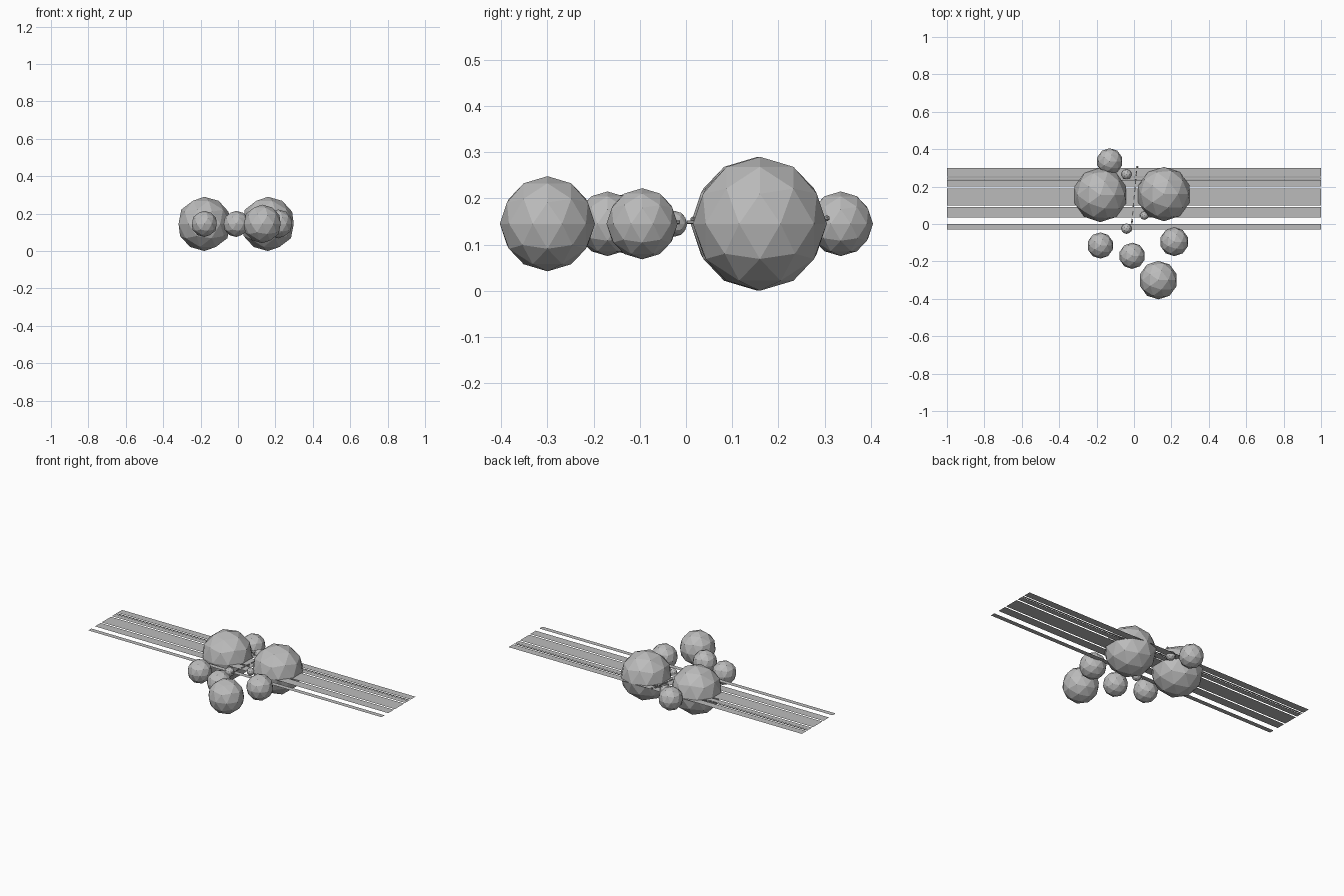
import bpy
from mathutils import Vector

cube = bpy.data.objects.get("Cube")
if cube:
    bpy.data.objects.remove(cube, do_unlink=True)

# One plain grey for everything
grey = bpy.data.materials.new("plain_grey")
grey.use_nodes = True
colour = (0.5, 0.5, 0.5, 1)
grey.diffuse_color = colour
grey.node_tree.nodes["Principled BSDF"].inputs["Base Color"].default_value = colour

MID = 0.145  # height of the shared middle plane


def finish(name):
    obj = bpy.context.object
    obj.name = name
    obj.data.materials.append(grey)
    return obj


def ball(name, x, y, radius, z=MID, detail=2):
    bpy.ops.mesh.primitive_ico_sphere_add(
        subdivisions=detail, radius=radius, location=(x, y, z))
    finish(name)


def strip(name, y_low, y_high):
    bpy.ops.mesh.primitive_plane_add(size=2, location=(0, (y_low + y_high) / 2, MID))
    obj = finish(name)
    for v in obj.data.vertices:
        v.co.y *= (y_high - y_low) / 2


def rod(name, start, end, radius):
    a, b = Vector(start), Vector(end)
    bpy.ops.mesh.primitive_cylinder_add(
        vertices=6, radius=radius, depth=(b - a).length, location=(a + b) / 2,
        rotation=(b - a).to_track_quat("Z", "Y").to_euler())
    finish(name)


# Faceted balls, large to small
ball("large_ball_right", -0.18, 0.155, 0.145)
ball("large_ball_left", 0.16, 0.16, 0.145)
ball("front_ball", 0.13, -0.30, 0.103)
ball("back_ball", -0.13, 0.335, 0.07)
ball("side_ball_right", -0.18, -0.115, 0.07)
ball("side_ball_left", 0.215, -0.095, 0.077)
ball("middle_ball", -0.01, -0.17, 0.07)
ball("small_ball_back", -0.04, 0.265, 0.028)
ball("small_ball_front", -0.04, -0.025, 0.028)
ball("small_ball_left", 0.055, 0.045, 0.023)
ball("tiny_ball_back", 0.017, 0.305, 0.007, 0.157, 1)
ball("tiny_ball_front", -0.01, 0.015, 0.006, 0.155, 1)

# Long flat strips
strips = [(0.255, 0.30), (0.237, 0.248), (0.20, 0.234),
          (0.10, 0.19), (0.035, 0.09), (-0.03, 0.0)]
for i, (low, high) in enumerate(strips):
    strip(f"flat_strip_{i + 1}", low, high)

# Broken thin line running front to back between the large balls
start, end = Vector((-0.016, -0.04, 0.148)), Vector((0.015, 0.30, 0.152))
dashes = 8
for i in range(dashes):
    rod(f"line_dash_{i + 1}", start.lerp(end, i / dashes),
        start.lerp(end, (i + 0.6) / dashes), 0.004)
